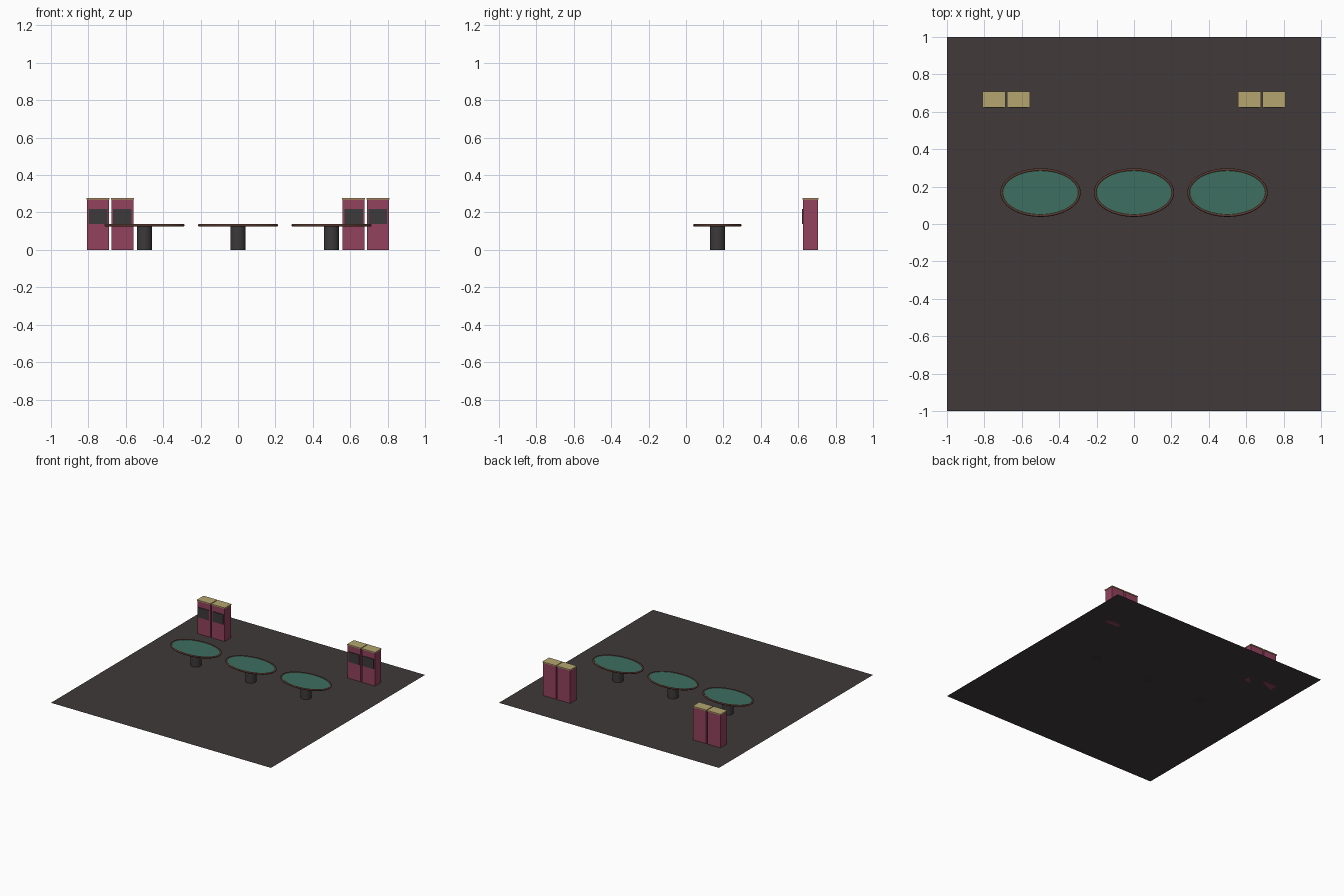
import bpy, math

if "Cube" in bpy.data.objects:
    bpy.data.objects.remove(bpy.data.objects["Cube"])


def material(name, rgb):
    m = bpy.data.materials.new(name)
    m.diffuse_color = (*rgb, 1)
    m.use_nodes = True
    m.node_tree.nodes["Principled BSDF"].inputs["Base Color"].default_value = m.diffuse_color
    return m


CHARCOAL = material("charcoal_floor", (0.052, 0.042, 0.042))
FELT = material("green_felt", (0.048, 0.156, 0.117))
WOOD = material("brown_wood", (0.105, 0.043, 0.032))
DARK = material("dark_grey", (0.045, 0.041, 0.041))
WINE = material("wine_red", (0.29, 0.054, 0.108))
BRASS = material("pale_brass", (0.456, 0.376, 0.156))


def mesh_object(name, verts, faces, mat, smooth=False):
    me = bpy.data.meshes.new(name)
    me.from_pydata(verts, [], faces)
    me.materials.append(mat)
    ob = bpy.data.objects.new(name, me)
    bpy.context.collection.objects.link(ob)
    if smooth:
        bpy.ops.object.select_all(action='DESELECT')
        ob.select_set(True)
        bpy.context.view_layer.objects.active = ob
        bpy.ops.object.shade_smooth_by_angle(angle=math.radians(40))
    return ob


def box(name, lo, hi, mat):
    v = [(x, y, z) for z in (lo[2], hi[2]) for y in (lo[1], hi[1]) for x in (lo[0], hi[0])]
    f = [(0, 2, 3, 1), (4, 5, 7, 6), (0, 1, 5, 4), (2, 6, 7, 3), (0, 4, 6, 2), (1, 3, 7, 5)]
    return mesh_object(name, v, f, mat)


def elliptic_disc(name, cx, cy, rx, ry, z0, z1, mat, n=48):
    v = [(cx + rx * math.cos(2 * math.pi * i / n), cy + ry * math.sin(2 * math.pi * i / n), z)
         for z in (z0, z1) for i in range(n)]
    f = [(i, (i + 1) % n, n + (i + 1) % n, n + i) for i in range(n)]
    f += [tuple(reversed(range(n))), tuple(range(n, 2 * n))]
    return mesh_object(name, v, f, mat, True)


def elliptic_rim(name, cx, cy, rx, ry, z, tube_r, tube_z, mat, n=48, k=10):
    v, f = [], []
    for i in range(n):
        a = 2 * math.pi * i / n
        for j in range(k):
            b = 2 * math.pi * j / k
            d = tube_r * math.cos(b)
            v.append((cx + (rx + d) * math.cos(a), cy + (ry + d) * math.sin(a),
                      z + tube_z * math.sin(b)))
            i2, j2 = (i + 1) % n, (j + 1) % k
            f.append((i * k + j, i2 * k + j, i2 * k + j2, i * k + j2))
    return mesh_object(name, v, f, mat, True)


# carpet floor
mesh_object("floor", [(-1, -1, 0), (1, -1, 0), (1, 1, 0), (-1, 1, 0)], [(0, 1, 2, 3)], CHARCOAL)

# row of oval gaming tables
TY = 0.168
for i, x in enumerate((-0.5, 0, 0.5), 1):
    elliptic_disc(f"table_pedestal_{i}", x, TY, 0.041, 0.041, 0, 0.127, DARK, 32)
    elliptic_disc(f"table_felt_{i}", x, TY, 0.203, 0.121, 0.126, 0.135, FELT)
    elliptic_rim(f"table_rim_{i}", x, TY, 0.208, 0.123, 0.132, 0.007, 0.007, WOOD)

# cabinets with screens, in two mirrored pairs
for i, x in enumerate((-0.748, -0.618, 0.618, 0.748), 1):
    box(f"cabinet_body_{i}", (x - 0.059, 0.625, 0), (x + 0.059, 0.705, 0.27), WINE)
    box(f"cabinet_cap_{i}", (x - 0.062, 0.622, 0.27), (x + 0.062, 0.709, 0.278), BRASS)
    box(f"cabinet_screen_{i}", (x - 0.049, 0.619, 0.138), (x + 0.049, 0.626, 0.22), DARK)
